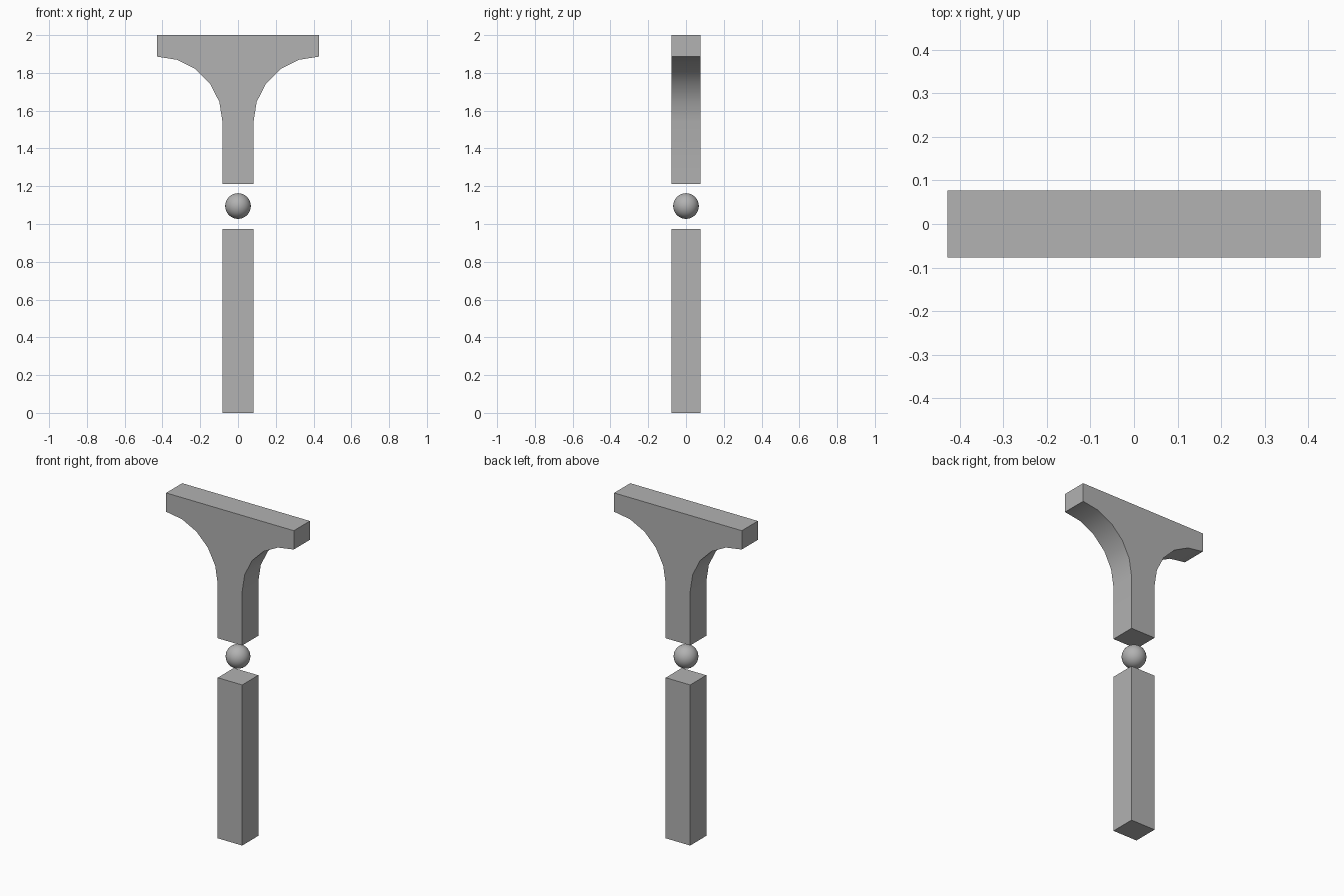
import bpy
import bmesh
from math import cos, sin, pi, radians

cube = bpy.data.objects.get("Cube")
if cube:
    bpy.data.objects.remove(cube, do_unlink=True)

HALF_POST, HALF_DEPTH, HALF_TOP = 0.082, 0.077, 0.428
HEIGHT, LIP, UPPER_BASE, LOWER_TOP = 2.0, 1.886, 1.212, 0.973
STEPS = 5

grey = bpy.data.materials.new("plain_grey")
grey.use_nodes = True
colour = (0.445, 0.445, 0.445, 1)
grey.diffuse_color = colour
grey.node_tree.nodes["Principled BSDF"].inputs["Base Color"].default_value = colour


def finish(obj, name):
    obj.name = obj.data.name = name
    obj.data.materials.append(grey)
    bpy.ops.object.select_all(action="DESELECT")
    obj.select_set(True)
    bpy.context.view_layer.objects.active = obj
    bpy.ops.object.shade_smooth_by_angle(angle=radians(30))


def extrude_profile(name, half):
    """Mirror a right-hand (x, z) outline and extrude it along y."""
    outline = half + [(-x, z) for x, z in reversed(half)]
    bm = bmesh.new()
    face = bm.faces.new([bm.verts.new((x, -HALF_DEPTH, z)) for x, z in outline])
    result = bmesh.ops.extrude_face_region(bm, geom=[face])
    moved = [v for v in result["geom"] if isinstance(v, bmesh.types.BMVert)]
    bmesh.ops.translate(bm, verts=moved, vec=(0, 2 * HALF_DEPTH, 0))
    bmesh.ops.recalc_face_normals(bm, faces=bm.faces)
    mesh = bpy.data.meshes.new(name)
    bm.to_mesh(mesh)
    bm.free()
    obj = bpy.data.objects.new(name, mesh)
    bpy.context.collection.objects.link(obj)
    finish(obj, name)


# Lower post
extrude_profile("lower_post", [(HALF_POST, 0), (HALF_POST, LOWER_TOP)])

# Upper post flaring through quarter arcs into the top beam
radius = HALF_TOP - HALF_POST
arc = [(HALF_TOP - radius * cos(a), LIP - radius + radius * sin(a))
       for a in (i * pi / 2 / STEPS for i in range(STEPS + 1))]
extrude_profile("flared_upper_post",
                [(HALF_POST, UPPER_BASE)] + arc + [(HALF_TOP, HEIGHT)])

# Ball floating between the two posts
bpy.ops.mesh.primitive_uv_sphere_add(segments=32, ring_count=16, radius=0.068,
                                     location=(0, 0, 1.095))
finish(bpy.context.object, "middle_ball")
